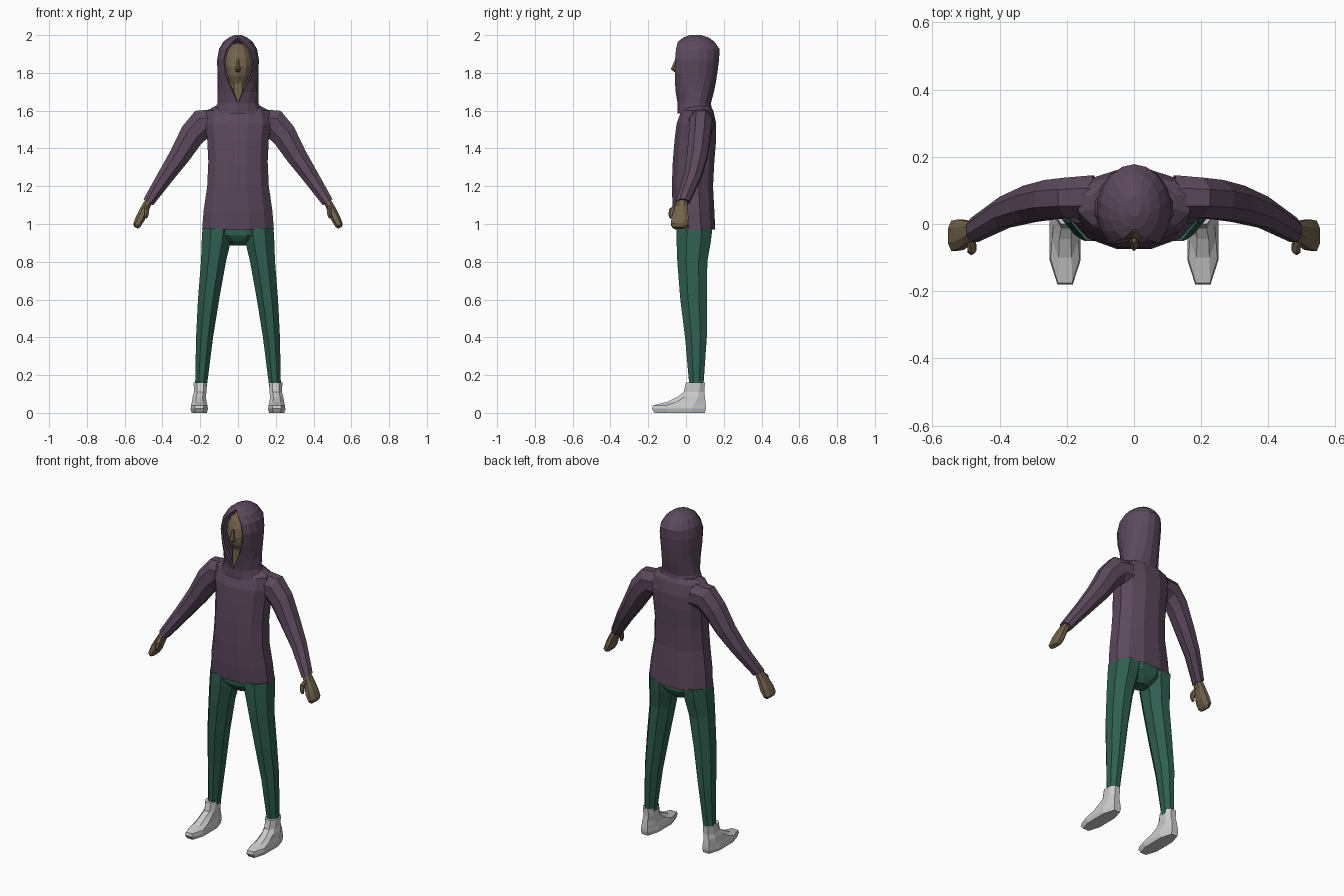
import bpy, bmesh
from math import sin, cos, pi, radians, asin, copysign


def material(name, rgb):
    m = bpy.data.materials.new(name)
    m.diffuse_color = (*rgb, 1)
    return m


PURPLE = material("purple_cloth", (0.105, 0.066, 0.105))
GREEN = material("green_cloth", (0.028, 0.115, 0.08))
SKIN = material("skin", (0.17, 0.127, 0.072))


def finish(name, bm, mat, mirror=False):
    bmesh.ops.remove_doubles(bm, verts=bm.verts, dist=0.0005)
    bmesh.ops.recalc_face_normals(bm, faces=bm.faces)
    me = bpy.data.meshes.new(name)
    bm.to_mesh(me)
    bm.free()
    ob = bpy.data.objects.new(name, me)
    bpy.context.collection.objects.link(ob)
    if mat:
        me.materials.append(mat)
    if mirror:
        ob.modifiers.new("mirror", 'MIRROR')
    return ob


def bridge(bm, rows, closed=True):
    n = len(rows[0])
    for a, b in zip(rows, rows[1:]):
        for i in range(n if closed else n - 1):
            j = (i + 1) % n
            bm.faces.new((a[i], a[j], b[j], b[i]))


def loft(name, rings, mat, n=8, power=1.0, mirror=False, start=True, end=True):
    """rings: (x, y, z, radius across, radius in y, tilt in degrees about y)"""
    bm = bmesh.new()
    rows = []
    fit = cos(pi / n) ** power
    for x, y, z, ra, rb, tilt in rings:
        t = radians(tilt)
        row = []
        for i in range(n):
            a = 2 * pi * (i + 0.5) / n
            u = copysign(abs(cos(a)) ** power, cos(a)) * ra / fit
            v = copysign(abs(sin(a)) ** power, sin(a)) * rb / fit
            row.append(bm.verts.new((x + u * cos(t), y + v, z + u * sin(t))))
        rows.append(row)
    bridge(bm, rows)
    if start:
        bm.faces.new(rows[0])
    if end:
        bm.faces.new(rows[-1])
    return finish(name, bm, mat, mirror)


def upright(x, rows):
    """rows: (z, half width, front y, back y)"""
    return [(x, (f + b) / 2, z, r, (b - f) / 2, 0) for z, r, f, b in rows]


# hoodie body, open at the hem
loft("hoodie_body", upright(0, [
    (0.97, 0.19, -0.06, 0.155), (1.07, 0.182, -0.07, 0.15),
    (1.20, 0.163, -0.075, 0.143), (1.33, 0.157, -0.07, 0.15),
    (1.45, 0.163, -0.06, 0.16), (1.53, 0.175, -0.05, 0.16),
    (1.60, 0.165, -0.025, 0.145), (1.625, 0.12, 0.0, 0.13)]),
    PURPLE, n=12, power=0.9, start=False)

# sleeves
loft("sleeve", [
    (0.12, 0.08, 1.535, 0.073, 0.065, 85), (0.19, 0.078, 1.53, 0.078, 0.06, 62),
    (0.245, 0.073, 1.47, 0.068, 0.058, 42), (0.31, 0.06, 1.36, 0.055, 0.054, 33),
    (0.385, 0.035, 1.25, 0.043, 0.046, 33), (0.475, -0.018, 1.115, 0.03, 0.036, 33)],
    PURPLE, mirror=True, start=False)

# hands and thumbs
loft("hand", [
    (0.47, -0.02, 1.125, 0.02, 0.026, 30), (0.492, -0.025, 1.085, 0.022, 0.034, 28),
    (0.517, -0.032, 1.03, 0.025, 0.045, 26), (0.535, -0.035, 0.995, 0.021, 0.045, 26),
    (0.54, -0.036, 0.98, 0.012, 0.032, 26)], SKIN, power=0.85, mirror=True)
loft("thumb", [
    (0.487, -0.045, 1.10, 0.011, 0.013, 20), (0.482, -0.07, 1.08, 0.013, 0.017, 10),
    (0.484, -0.079, 1.05, 0.011, 0.012, 10), (0.487, -0.078, 1.03, 0.006, 0.007, 10)],
    SKIN, n=6, mirror=True)

# trousers: hips and legs
loft("trouser_hips", upright(0, [
    (0.885, 0.045, 0.01, 0.09), (0.91, 0.08, -0.025, 0.115),
    (0.94, 0.15, -0.045, 0.13), (1.03, 0.165, -0.05, 0.13)]), GREEN, n=12, power=0.9)
loft("trouser_leg",
     upright(0.11, [(0.98, 0.078, -0.05, 0.14)]) +
     upright(0.115, [(0.91, 0.077, -0.05, 0.132)]) +
     upright(0.13, [(0.80, 0.066, -0.046, 0.113)]) +
     upright(0.156, [(0.60, 0.056, -0.03, 0.11)]) +
     upright(0.177, [(0.40, 0.045, -0.005, 0.11)]) +
     upright(0.196, [(0.14, 0.031, 0.018, 0.092)]), GREEN, mirror=True)

# ankle boots
loft("shoe", upright(0.205, [
    (0.0, 0.040, -0.165, 0.10), (0.022, 0.046, -0.18, 0.105),
    (0.04, 0.043, -0.175, 0.105), (0.058, 0.039, -0.10, 0.103),
    (0.085, 0.035, -0.045, 0.10)]) +
    upright(0.20, [(0.11, 0.033, -0.012, 0.097), (0.16, 0.035, 0.0, 0.10)]),
    None, power=0.8, mirror=True)

# head, neck and nose
bm = bmesh.new()
bmesh.ops.create_uvsphere(bm, u_segments=12, v_segments=8, radius=1)
for v in bm.verts:
    x, y, z = v.co
    taper = 1 + 0.12 * min(z, 0)
    v.co = (0.086 * x * taper, 0.045 + 0.095 * y, 1.835 + 0.125 * z)
finish("head", bm, SKIN)
loft("neck", upright(0, [(1.60, 0.055, -0.02, 0.10), (1.76, 0.05, -0.02, 0.10)]), SKIN)
loft("nose", upright(0, [
    (1.805, 0.011, -0.06, -0.03), (1.82, 0.013, -0.077, -0.03),
    (1.875, 0.006, -0.054, -0.03)]), SKIN, n=6)

# hood: arcs around the head, open in front by a half width w
bm = bmesh.new()
rows = []
N = 14
for z, rx, front, back, w in [
        (1.585, 0.135, -0.045, 0.14, 0), (1.64, 0.112, -0.045, 0.132, 0),
        (1.70, 0.108, -0.055, 0.148, 0.028), (1.75, 0.108, -0.058, 0.158, 0.052),
        (1.80, 0.110, -0.058, 0.166, 0.068), (1.87, 0.112, -0.058, 0.175, 0.075),
        (1.925, 0.102, -0.053, 0.178, 0.060), (1.965, 0.077, -0.043, 0.15, 0.030),
        (1.987, 0.05, -0.015, 0.12, 0), (2.0, 0.02, 0.02, 0.08, 0)]:
    a0, mid = asin(w / rx), 0.05
    row = []
    for i in range(N + 1):
        a = a0 + (2 * pi - 2 * a0) * i / N
        c = cos(a)
        depth = (mid - front) / cos(a0) if c > 0 else back - mid
        row.append(bm.verts.new((rx * sin(a), mid - depth * c, z)))
    rows.append(row)
bridge(bm, rows, closed=False)
bm.faces.new(rows[-1][:N])
hood = finish("hood", bm, PURPLE)
solid = hood.modifiers.new("cloth_thickness", 'SOLIDIFY')
solid.thickness = 0.012
solid.offset = -1
